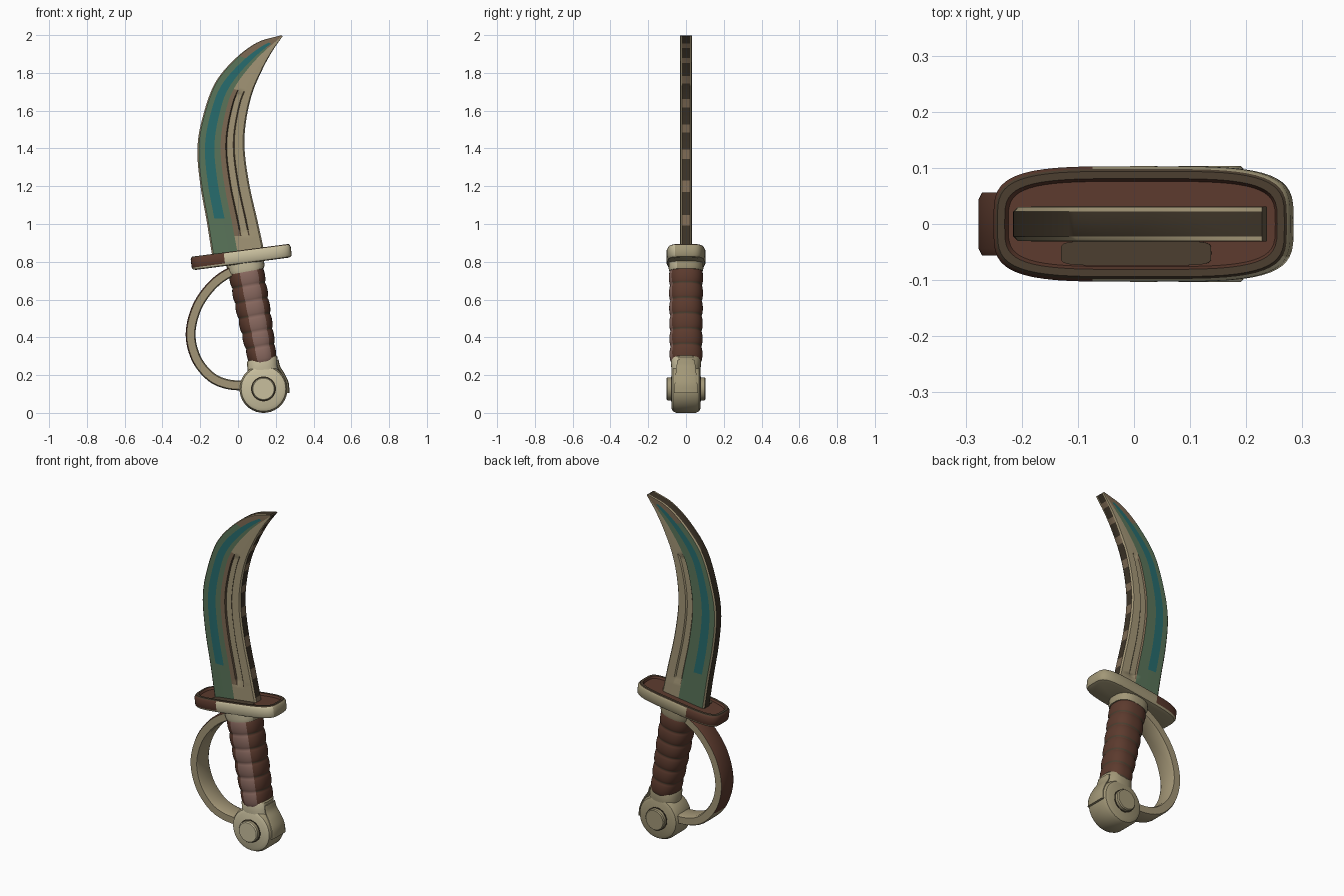
import bpy, bmesh, math
from mathutils import Vector

if "Cube" in bpy.data.objects:
    bpy.data.objects.remove(bpy.data.objects["Cube"], do_unlink=True)


def material(name, rgb):
    m = bpy.data.materials.new(name)
    m.use_nodes = True
    m.diffuse_color = (*rgb, 1)
    m.node_tree.nodes["Principled BSDF"].inputs["Base Color"].default_value = (*rgb, 1)
    return m


MATS = [material(n, c) for n, c in [
    ("dull brass", (0.36, 0.31, 0.185)),
    ("bright brass", (0.58, 0.52, 0.34)),
    ("blade steel", (0.36, 0.3, 0.18)),
    ("leather brown", (0.107, 0.043, 0.027)),
    ("worn leather", (0.25, 0.14, 0.115)),
    ("blade green", (0.10, 0.175, 0.10)),
    ("blade teal", (0.02, 0.15, 0.155)),
    ("dark edge", (0.045, 0.033, 0.02)),
    ("tarnish tan", (0.2, 0.14, 0.085)),
    ("rim umber", (0.07, 0.048, 0.029))]]
BRASS, BRIGHT, STEEL, LEATHER, WORN, GREEN, TEAL, DARK, TAN, UMBER = range(10)


def loft(name, rings, rule, angle=35):
    """Skin closed rings, cap both ends, colour by rule(row, column, centre).
    Brass is brighter on the front."""
    bm = bmesh.new()
    vs = [[bm.verts.new(p) for p in r] for r in rings]
    n = len(rings[0])
    for i in range(len(vs) - 1):
        for j in range(n):
            k = (j + 1) % n
            f = bm.faces.new((vs[i][j], vs[i][k], vs[i + 1][k], vs[i + 1][j]))
            f.material_index = rule(i, j, f.calc_center_median())
    for i, r in ((-1, vs[0]), (len(vs) - 1, vs[-1])):
        f = bm.faces.new(r)
        f.material_index = rule(i, 0, f.calc_center_median())
    bmesh.ops.recalc_face_normals(bm, faces=bm.faces)
    for f in bm.faces:
        if f.material_index == BRASS and f.normal.y < -.45:
            f.material_index = BRIGHT
    me = bpy.data.meshes.new(name)
    bm.to_mesh(me)
    bm.free()
    for m in MATS:
        me.materials.append(m)
    ob = bpy.data.objects.new(name, me)
    bpy.context.collection.objects.link(ob)
    bpy.ops.object.select_all(action='DESELECT')
    ob.select_set(True)
    bpy.context.view_layer.objects.active = ob
    bpy.ops.object.shade_smooth_by_angle(angle=math.radians(angle))
    return ob


def spline(pts, t):
    """Catmull-Rom point at parameter t, counted in control points."""
    i = min(int(t), len(pts) - 2)
    f = t - i
    b, c = Vector(pts[i]), Vector(pts[i + 1])
    a = Vector(pts[i - 1]) if i else 2 * b - c
    d = Vector(pts[i + 2]) if i + 2 < len(pts) else 2 * c - b
    return 0.5 * (2 * b + (c - a) * f + (2 * a - 5 * b + 4 * c - d) * f ** 2
                  + (3 * b - a - 3 * c + d) * f ** 3)


def oval(rx, ry, power=2, n=40):
    """Superellipse outline."""
    out = []
    for k in range(n):
        a = 2 * math.pi * k / n
        c, s = math.cos(a), math.sin(a)
        out.append((rx * math.copysign(abs(c) ** (2 / power), c),
                    ry * math.copysign(abs(s) ** (2 / power), s)))
    return out


def tilted(center, outline, h, angle):
    """Horizontal outline lifted by h, then tilted about y."""
    c, s = math.cos(angle), math.sin(angle)
    return [(center[0] + x * c - h * s, y, center[1] + x * s + h * c) for x, y in outline]


def turned(name, center, profile, color):
    """Round part with its axis along y; profile is (radius, y)."""
    rings = [[(center[0] + x, y, center[1] + z) for x, z in oval(r, r)] for r, y in profile]
    return loft(name, rings, lambda i, j, c: color)


def band(name, path, half_t, half_w, steps, rule, taper=0):
    """Flat chamfered strap swept along a path in the xz plane."""
    b = 0.012
    last = len(path) - 1
    rings = []
    for s in range(steps + 1):
        t = last * s / steps
        p = spline(path, t)
        d = (spline(path, min(t + .05, last)) - spline(path, max(t - .05, 0))).normalized()
        w = half_w * (1 - taper * s / steps)
        sec = [(half_t, w - b), (half_t, b - w), (half_t - b / 2, -w), (b / 2 - half_t, -w),
               (-half_t, b - w), (-half_t, w - b), (b / 2 - half_t, w), (half_t - b / 2, w)]
        rings.append([(p.x + d.y * q, y, p.y - d.x * q) for q, y in sec])
    return loft(name, rings, rule)


# Curved blade: spine and cutting edge paired, with painted bands and a fuller
spine = [(-.135, .82), (-.165, 1.01), (-.2, 1.21), (-.215, 1.395), (-.19, 1.555),
         (-.125, 1.74), (-.02, 1.87), (.1, 1.96), (.228, 1.999)]
edge = [(.142, .84), (.105, 1.01), (.06, 1.21), (.035, 1.395), (.042, 1.54),
        (.075, 1.69), (.13, 1.82), (.182, 1.915), (.237, 1.995)]
U = [0, .03, .16, .36, .49, .6, .625, .76, .785, .97, 1]
H = [.022, .03, .031, .031, .031, .031, .031, .031, .031, .03, .022]
FRONT = [STEEL, GREEN, TEAL, GREEN, TAN, UMBER, STEEL, UMBER, STEEL, STEEL]
BACK = [STEEL, GREEN, TEAL, GREEN, GREEN, TAN, STEEL, STEEL, STEEL, STEEL]
N, ROWS = len(U), 80


def blade_color(i, j, c):
    t = 8 * (i + .5) / ROWS
    if j == N - 1 and i % 9 < 3:
        return TAN
    if i < 0 or i >= ROWS or j in (N - 1, 2 * N - 1):
        return DARK
    col = j if j < N - 1 else 2 * N - 2 - j
    m = FRONT[col] if j < N - 1 else BACK[col]
    if m == TEAL:
        return GREEN if t < 1.1 else TEAL if t < 7.3 else TAN
    if m == GREEN and t > (6.2 if col == 1 else 7):
        return TAN
    if m in (TAN, UMBER) and not .6 < t < 5:
        return STEEL
    return m


rings = []
for r in range(ROWS + 1):
    t = 8 * r / ROWS
    a, b = spline(spine, t), spline(edge, t)
    drift = 1 - .2 * min(max(t - 4.7, 0), 2.6)  # bands move inward near the tip
    front = []
    for k, u in enumerate(U):
        p = a.lerp(b, u ** drift if 1 < k < N - 2 else u)
        dip = .007 if k in (6, 7) and .6 < t < 5 else 0
        front.append((p.x, dip - H[k], p.y))
    rings.append(front + [(x, -y, z) for x, y, z in reversed(front)])
loft("blade", rings, blade_color)

# Cross guard: tilted rounded slab with a dark rim and a recessed leather top
TILT = math.radians(7.5)
GUARD = (.017, .825)
layers = [(.02, -.036), (.006, -.032), (0, -.022), (0, .022), (.005, .031),
          (.009, .036), (.022, .036), (.027, .024)]


def guard_color(i, j, c):
    if i >= 6 or (i in (2, 3) and c.x < -.07):
        return LEATHER
    return UMBER if i >= 4 else BRASS


loft("cross_guard", [tilted(GUARD, oval(.267 - d, .103 - d, 4, 56), h, TILT)
                     for d, h in layers], guard_color)
stain = [(x - .01, y - .052) for x, y in oval(.135, .022, 6)]
loft("guard_stain", [tilted(GUARD, stain, h, TILT) for h in (.021, .027)],
     lambda i, j, c: UMBER)

# Grip: leaning oval handle with rolled leather wraps and dark grooves
LEAN = math.radians(10.5)
STEPS, WRAPS = 60, 6
rings = []
for s in range(STEPS + 1):
    f = s / STEPS
    bulge = .93 + .08 * abs(math.sin(math.pi * WRAPS * f)) ** .6
    rx = (.094 - .02 * f ** 2) * bulge
    rings.append(tilted((.042 + .09 * f, .755 - .485 * f),
                        oval(rx, (.09 - .004 * f) * bulge, 2.4), 0, LEAN))


def grip_color(i, j, c):
    if 28 <= j <= 33:
        return WORN
    return UMBER if i % 10 == 9 else LEATHER


loft("grip", rings, grip_color, 50)


# Brass collars above and below the grip
def collar(name, parts):
    loft(name, [tilted((x, z), oval(rx, ry, 2.5), 0, LEAN) for x, z, rx, ry in parts],
         lambda i, j, c: BRASS)


collar("upper_collar", [(.036, .81, .1, .09), (.042, .765, .1, .092), (.045, .748, .094, .088)])
collar("lower_collar", [(.127, .295, .072, .076), (.128, .282, .082, .08),
                        (.131, .24, .082, .078), (.135, .15, .1, .074)])

# Pommel disc with a round boss and thin dark seam on each face
PC = (.135, .127)
turned("pommel", PC, [(.1, -.078), (.118, -.07), (.127, -.052),
                      (.127, .052), (.118, .07), (.1, .078)], BRASS)
turned("boss_seam", PC, [(.066, -.08), (.066, .08)], DARK)
turned("pommel_boss", PC, [(.056, -.103), (.061, -.097), (.061, .097), (.056, .103)], BRASS)

# Strap plate wrapping the outer side of the pommel
strap = [(.264, .105), (.261, .155), (.241, .202), (.216, .243), (.207, .28)]
band("pommel_strap", strap, .008, .064, 16, lambda i, j, c: BRASS, .28)

# Knuckle bow: flat curved strap with leather on its upper outer face
bow = [(.03, .763), (-.05, .74), (-.14, .672), (-.217, .56), (-.251, .42),
       (-.222, .29), (-.148, .195), (-.06, .153), (.06, .142)]
bow_obj = band("knuckle_bow", bow, .026, .056, 56, lambda i, j, c: STEEL)
for f in bow_obj.data.polygons:
    out = Vector((f.center.x - .02, 0, f.center.z - .44))
    if abs(f.normal.y) < .6 and f.normal.dot(out) > 0 and f.center.z > .25:
        f.material_index = LEATHER
